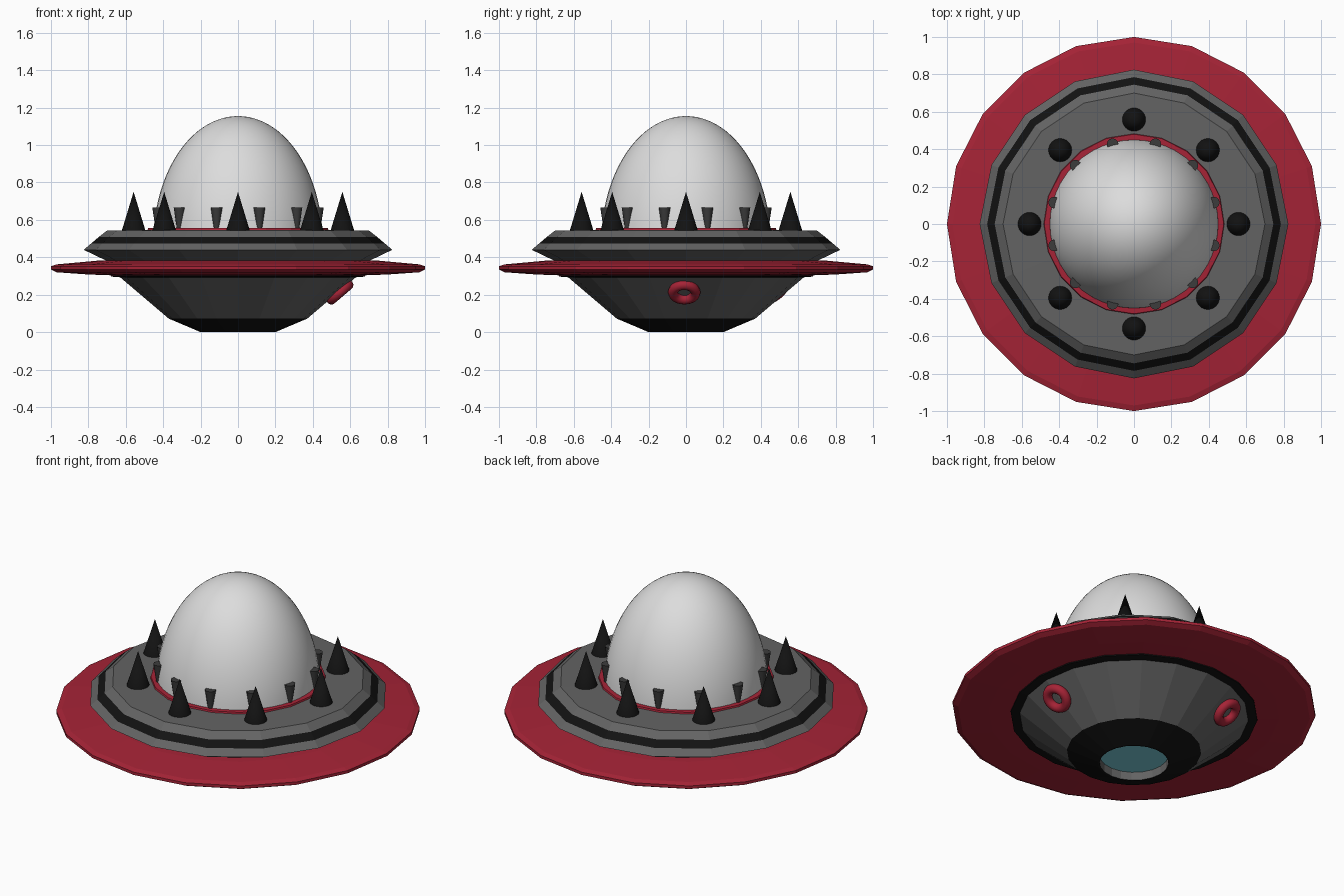
import bpy, math
from mathutils import Vector

if "Cube" in bpy.data.objects:
    bpy.data.objects.remove(bpy.data.objects["Cube"])


def mat(name, r, g, b):
    m = bpy.data.materials.new(name)
    m.diffuse_color = (r, g, b, 1)
    m.use_nodes = True
    m.node_tree.nodes["Principled BSDF"].inputs["Base Color"].default_value = m.diffuse_color
    return m


GREY = mat("hull grey", 0.125, 0.125, 0.125)
DARK = mat("dark grey", 0.045, 0.045, 0.045)
BLACK = mat("black", 0.006, 0.006, 0.006)
RED = mat("red", 0.38, 0.017, 0.037)
WHITE = mat("dome white", 0.72, 0.72, 0.72)
TEAL = mat("teal glow", 0.20, 0.62, 0.70)


def lathe(name, sides, profile, mats, bands=None, smooth=None):
    """Spin (radius, z) points around z; bands gives a material index per segment."""
    verts, rings, faces, idx = [], [], [], []
    for r, z in profile:
        if r == 0:
            rings.append([len(verts)] * sides)
            verts.append((0, 0, z))
        else:
            rings.append(list(range(len(verts), len(verts) + sides)))
            for k in range(sides):
                a = 2 * math.pi * k / sides
                verts.append((r * math.cos(a), r * math.sin(a), z))
    for i in range(len(rings) - 1):
        lo, hi = rings[i], rings[i + 1]
        for k in range(sides):
            n = (k + 1) % sides
            f = list(dict.fromkeys((lo[k], lo[n], hi[n], hi[k])))
            faces.append(f)
            idx.append(bands[i] if bands else 0)
    me = bpy.data.meshes.new(name)
    me.from_pydata(verts, [], faces)
    for m in mats:
        me.materials.append(m)
    for p, i in zip(me.polygons, idx):
        p.material_index = i
    ob = bpy.data.objects.new(name, me)
    bpy.context.collection.objects.link(ob)
    if smooth:
        shade(ob, smooth)
    return ob


def shade(ob, angle):
    bpy.ops.object.select_all(action='DESELECT')
    ob.select_set(True)
    bpy.context.view_layer.objects.active = ob
    bpy.ops.object.shade_smooth_by_angle(angle=math.radians(angle))


# lower hull: recessed teal light, black foot, grey bowl, black seam
lathe("lower_hull", 20,
      [(0, 0.05), (0.19, 0.05), (0.19, 0), (0.20, 0), (0.37, 0.072),
       (0.63, 0.293), (0.68, 0.297), (0.68, 0.33)],
      [TEAL, GREY, BLACK], [0, 1, 2, 2, 1, 2, 2])

# wide red rim
lathe("outer_rim", 20,
      [(0.66, 0.303), (0.80, 0.308), (0.97, 0.32), (1.0, 0.335), (1.0, 0.352),
       (0.97, 0.362), (0.75, 0.382), (0.60, 0.385)], [RED])

# upper deck with painted black stripe
lathe("upper_deck", 16,
      [(0.60, 0.37), (0.70, 0.38), (0.825, 0.44), (0.785, 0.474),
       (0.745, 0.508), (0.70, 0.543), (0.42, 0.548)],
      [GREY, BLACK], [0, 0, 0, 1, 0, 0])

# red collar around the dome
lathe("dome_collar", 20,
      [(0.485, 0.54), (0.48, 0.556), (0.43, 0.558)], [RED])

# tall smooth dome
steps = 24
a0 = math.asin((0.545 - 0.48) / 0.675)
dome = []
for i in range(steps + 1):
    a = a0 + (math.pi / 2 - a0) * i / steps
    dome.append((0.453 * math.cos(a) if i < steps else 0, 0.48 + 0.675 * math.sin(a)))
lathe("dome", 48, dome, [WHITE], smooth=60)

# ring of spikes on the deck
for k in range(8):
    a = math.radians(45 * k)
    s = lathe(f"spike_{k + 1}", 24, [(0, 0.54), (0.064, 0.54), (0, 0.75)], [BLACK], smooth=40)
    s.location = (0.558 * math.cos(a), 0.558 * math.sin(a), 0)

# small tapered clamps holding the dome
for k in range(12):
    a = math.radians(15 + 30 * k)
    c = lathe(f"dome_clamp_{k + 1}", 12,
              [(0, 0.55), (0.014, 0.55), (0.031, 0.665), (0, 0.665)], [DARK], smooth=40)
    c.location = (0.442 * math.cos(a), 0.442 * math.sin(a), 0)

# two red ring ports on the bowl
for k, deg in enumerate((-1, 120)):
    a = math.radians(deg)
    n = Vector((0.65 * math.cos(a), 0.65 * math.sin(a), -0.76))
    bpy.ops.mesh.primitive_torus_add(
        major_segments=24, minor_segments=10, major_radius=0.06, minor_radius=0.027,
        location=(0.545 * math.cos(a), 0.545 * math.sin(a), 0.213),
        rotation=n.to_track_quat('Z', 'Y').to_euler())
    t = bpy.context.object
    t.name = f"ring_port_{k + 1}"
    t.data.materials.append(RED)
    shade(t, 60)
